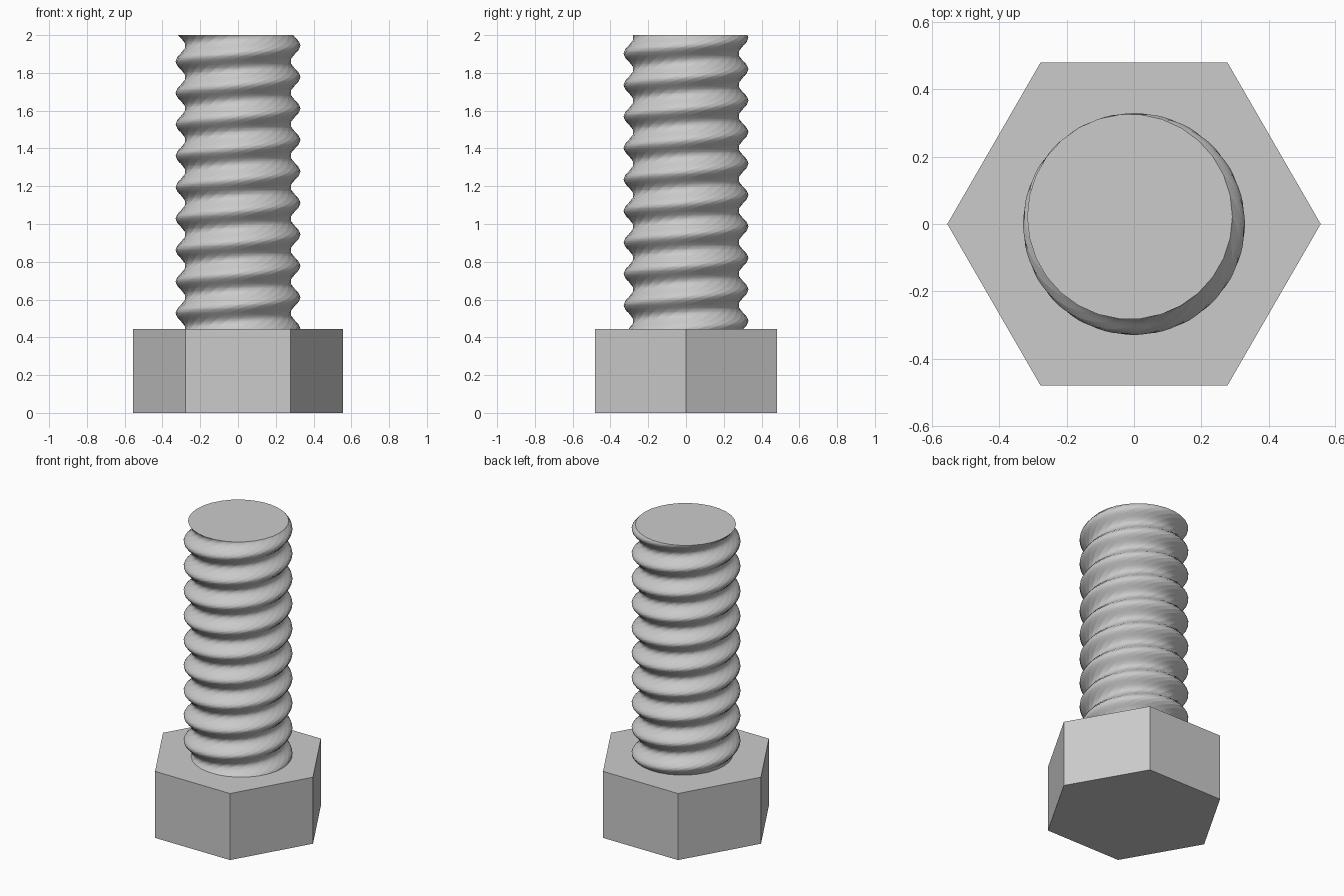
import bpy
import bmesh
from math import cos, sin, tau

cube = bpy.data.objects.get("Cube")
if cube:
    bpy.data.objects.remove(cube, do_unlink=True)

HEAD_RADIUS, HEAD_HEIGHT, TOTAL_HEIGHT = 0.555, 0.445, 2.0
SHAFT_RADIUS, THREAD_OFFSET = 0.305, 0.025
TURNS = 9 + 1 / 3
SIDES, LAYERS_PER_TURN = 30, 24

steel = bpy.data.materials.new("steel_grey")
steel.use_nodes = True
steel.diffuse_color = (0.6, 0.6, 0.6, 1)
steel.node_tree.nodes["Principled BSDF"].inputs["Base Color"].default_value = (0.6, 0.6, 0.6, 1)


def add_object(name, bm):
    bmesh.ops.recalc_face_normals(bm, faces=bm.faces)
    mesh = bpy.data.meshes.new(name)
    bm.to_mesh(mesh)
    bm.free()
    mesh.materials.append(steel)
    obj = bpy.data.objects.new(name, mesh)
    bpy.context.collection.objects.link(obj)
    return obj


# Hexagonal head with corners on the x axis
bm = bmesh.new()
corners = [bm.verts.new((HEAD_RADIUS * cos(tau * i / 6), HEAD_RADIUS * sin(tau * i / 6), 0))
           for i in range(6)]
base = bm.faces.new(corners)
top = bmesh.ops.extrude_face_region(bm, geom=[base], use_keep_orig=True)["geom"]
bmesh.ops.translate(bm, vec=(0, 0, HEAD_HEIGHT),
                    verts=[v for v in top if isinstance(v, bmesh.types.BMVert)])
add_object("hex_head", bm)

# Threaded shaft: an off-centre circle swept upward while it twists
bm = bmesh.new()
layers = round(TURNS * LAYERS_PER_TURN)
rings = []
for layer in range(layers + 1):
    t = layer / layers
    twist = tau * TURNS * t
    z = HEAD_HEIGHT + (TOTAL_HEIGHT - HEAD_HEIGHT) * t
    cx, cy = THREAD_OFFSET * cos(twist), THREAD_OFFSET * sin(twist)
    rings.append([bm.verts.new((cx + SHAFT_RADIUS * cos(twist + tau * i / SIDES),
                                cy + SHAFT_RADIUS * sin(twist + tau * i / SIDES), z))
                  for i in range(SIDES)])
for low, high in zip(rings, rings[1:]):
    # Joining one step back keeps the wall edges close to vertical
    for i in range(SIDES):
        bm.faces.new((low[i], low[(i + 1) % SIDES], high[i], high[i - 1]))
bm.faces.new(rings[0][::-1])
bm.faces.new(rings[-1])
add_object("threaded_shaft", bm)
